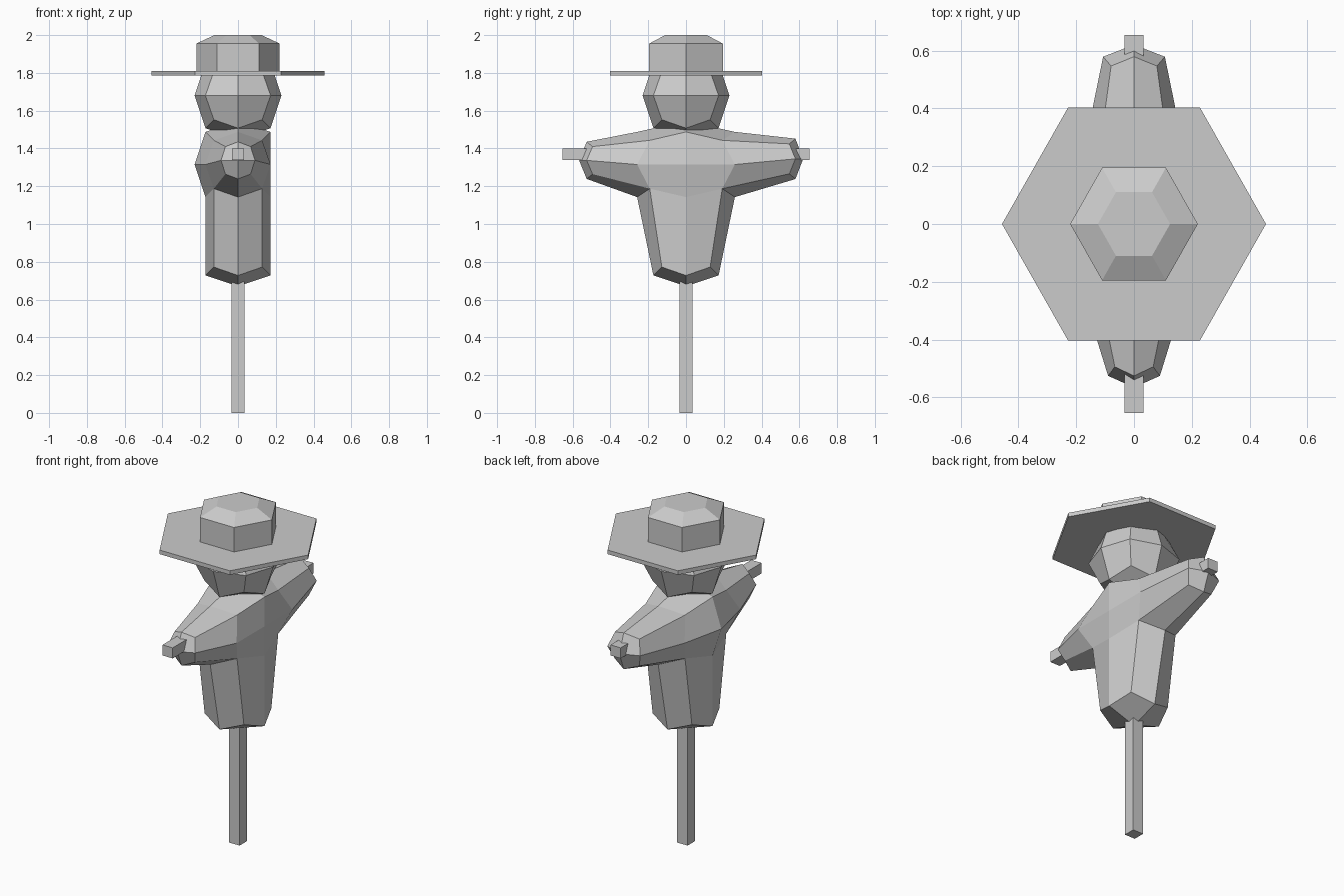
import bpy, bmesh
from math import cos, sin, pi
from mathutils import Vector

if "Cube" in bpy.data.objects:
    bpy.data.objects.remove(bpy.data.objects["Cube"])

R = 0.23


def finish(bm, name):
    bmesh.ops.recalc_face_normals(bm, faces=bm.faces[:])
    me = bpy.data.meshes.new(name)
    bm.to_mesh(me)
    bm.free()
    ob = bpy.data.objects.new(name, me)
    bpy.context.collection.objects.link(ob)
    return ob


def box(name, size, loc):
    bm = bmesh.new()
    bmesh.ops.create_cube(bm, size=1)
    for v in bm.verts:
        v.co = Vector(s * c for s, c in zip(size, v.co)) + Vector(loc)
    return finish(bm, name)


def hex_stack(name, levels):
    """Six-sided solid from (x radius, y half width, z) levels."""
    bm = bmesh.new()
    rings = [[bm.verts.new((rx * cos(i * pi / 3), ry * sin(i * pi / 3) / sin(pi / 3), z))
              for i in range(6)] for rx, ry, z in levels]
    for a, b in zip(rings, rings[1:]):
        for i in range(6):
            j = (i + 1) % 6
            bm.faces.new((a[i], a[j], b[j], b[i]))
    bm.faces.new(rings[0][::-1])
    bm.faces.new(rings[-1])
    return finish(bm, name)


def quad_ball():
    """Cube split once and rounded: 24 quads around the origin."""
    bm = bmesh.new()
    bmesh.ops.create_cube(bm, size=2)
    bmesh.ops.subdivide_edges(bm, edges=bm.edges[:], cuts=1, use_grid_fill=True)
    for v in bm.verts:
        n = sum(abs(c) > 0.5 for c in v.co)
        v.co *= R * {1: 1.0, 2: 0.75, 3: 0.556}[n]
    return bm


# Wooden frame
box("pole", (0.068, 0.068, 1.38), (0, 0, 0.69))
box("crossbar", (0.066, 1.31, 0.062), (0, 0, 1.37))

# Head
bm = quad_ball()
bmesh.ops.translate(bm, verts=bm.verts[:], vec=(0, 0, 1.68))
finish(bm, "head")

# Hat
hex_stack("hat_brim", [(0.457, 0.403, 1.787), (0.457, 0.403, 1.811)])
hex_stack("hat_crown", [(0.221, 0.195, 1.80), (0.221, 0.195, 1.955), (0.125, 0.11, 2.0)])

# Coat: rounded ball with its bottom and side caps pulled out into torso and sleeves
bm = quad_ball()


def cap_faces(axis, sign):
    out = []
    for f in bm.faces:
        c = f.calc_center_median()
        if max(range(3), key=lambda k: abs(c[k])) == axis and c[axis] * sign > 0:
            out.append(f)
    return out


regions = [cap_faces(2, -1), cap_faces(1, 1), cap_faces(1, -1)]
caps = []
for faces in regions:
    res = bmesh.ops.extrude_face_region(bm, geom=faces)
    caps.append([g for g in res["geom"] if isinstance(g, bmesh.types.BMVert)])
    old = [f for f in faces if f.is_valid]
    if old:
        bmesh.ops.delete(bm, geom=old, context='FACES')

moved = {v for cap in caps for v in cap}
for v in bm.verts:
    if v not in moved:
        v.co.y *= 1.5
        if v.co.x > 0.2:
            v.co.x = 0.1725
for v in caps[0]:
    v.co.z -= 0.415
for v in caps[1]:
    v.co = (v.co.x * 0.62, 0.455 + v.co.y * 0.72, v.co.z * 0.62 + 0.03)
for v in caps[2]:
    v.co = (v.co.x * 0.52, -0.405 + v.co.y * 0.7, v.co.z * 0.57 + 0.022)
bmesh.ops.translate(bm, verts=bm.verts[:], vec=(0, 0, 1.315))
finish(bm, "coat")
